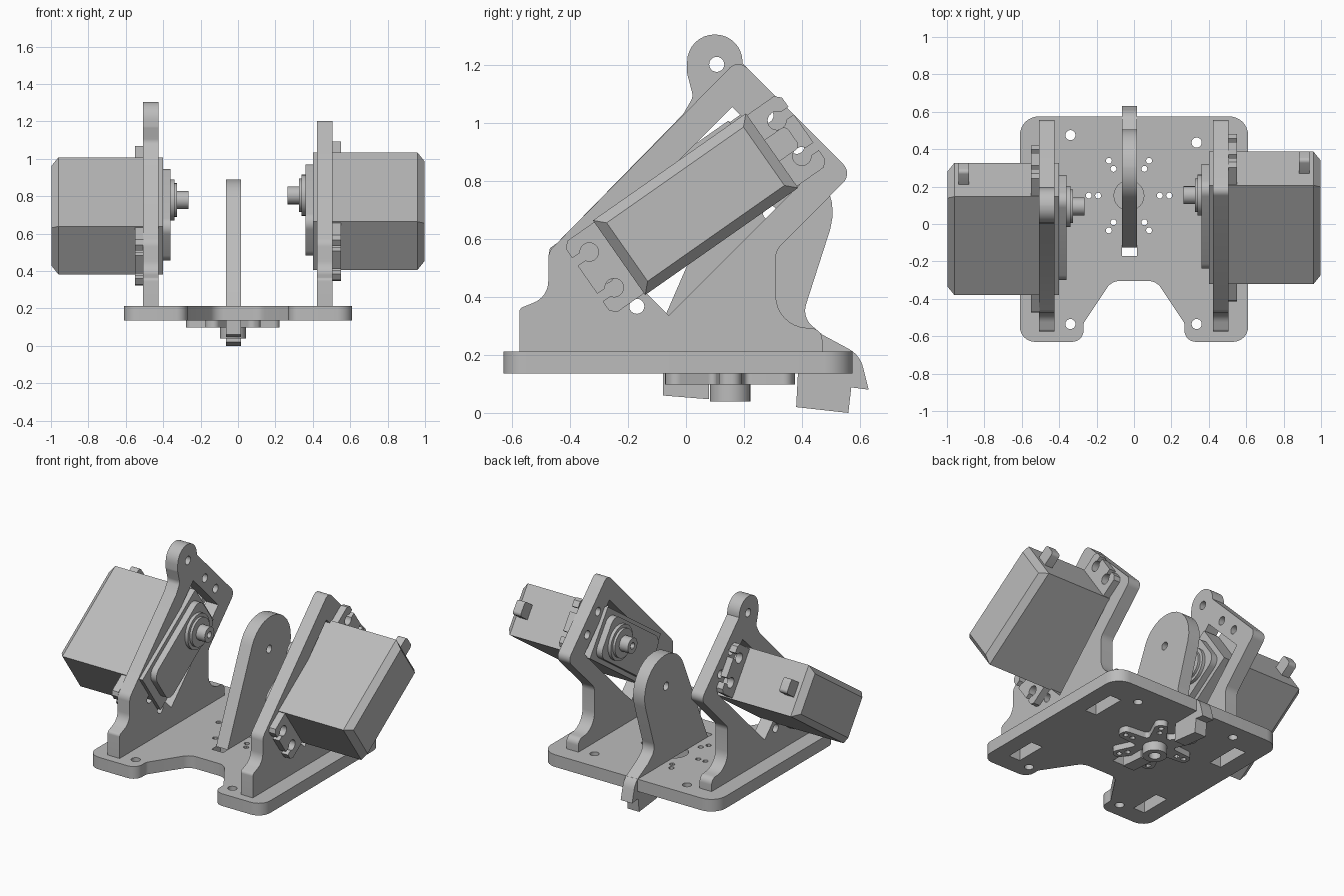
import bpy, bmesh, math
from mathutils import Matrix, Vector

cube = bpy.data.objects.get("Cube")
if cube:
    bpy.data.objects.remove(cube, do_unlink=True)

grey = bpy.data.materials.new("plain grey")
grey.use_nodes = True
grey.diffuse_color = (0.5, 0.5, 0.5, 1)
grey.node_tree.nodes["Principled BSDF"].inputs["Base Color"].default_value = (0.5, 0.5, 0.5, 1)

FLAT = Matrix.Identity(4)                                   # outline in x, y; thickness in z
SIDE = Matrix(((0, 0, 1, 0), (1, 0, 0, 0), (0, 1, 0, 0), (0, 0, 0, 1)))  # outline in y, z


def rounded(points, steps=8):
    """Outline from (a, b, radius) corners, each filleted with an arc."""
    out = []
    for i, (a, b, r) in enumerate(points):
        p = Vector((a, b))
        if not r:
            out.append(p)
            continue
        d1 = (Vector(points[i - 1][:2]) - p).normalized()
        d2 = (Vector(points[(i + 1) % len(points)][:2]) - p).normalized()
        half = d1.angle(d2) / 2
        centre = p + (d1 + d2).normalized() * r / math.sin(half)
        reach = r / math.tan(half)
        s, e = p + d1 * reach - centre, p + d2 * reach - centre
        turn = s.angle(e)
        for k in range(steps + 1):
            t = k / steps
            out.append(centre + (s * math.sin((1 - t) * turn) + e * math.sin(t * turn)) / math.sin(turn))
    return out


def circle(a, b, r, n=24):
    return [Vector((a + r * math.cos(2 * math.pi * k / n), b + r * math.sin(2 * math.pi * k / n)))
            for k in range(n)]


def rect(a0, a1, b0, b1, r=0):
    return rounded([(a0, b0, r), (a1, b0, r), (a1, b1, r), (a0, b1, r)])


def finish(obj):
    obj.data.materials.clear()
    obj.data.materials.append(grey)
    bm = bmesh.new()
    bm.from_mesh(obj.data)
    bmesh.ops.remove_doubles(bm, verts=bm.verts, dist=0.0001)
    bmesh.ops.recalc_face_normals(bm, faces=bm.faces)
    bm.to_mesh(obj.data)
    bm.free()
    bpy.ops.object.select_all(action='DESELECT')
    obj.select_set(True)
    bpy.context.view_layer.objects.active = obj
    bpy.ops.object.shade_smooth_by_angle(angle=math.radians(30))


def slab(name, outline, w0, w1, frame=FLAT, holes=()):
    """Flat plate with holes, spanning w0 to w1 along the frame's third axis."""
    curve = bpy.data.curves.new(name, 'CURVE')
    curve.dimensions = '2D'
    curve.fill_mode = 'BOTH'
    curve.extrude = abs(w1 - w0) / 2
    for loop in [outline, *holes]:
        spline = curve.splines.new('POLY')
        spline.points.add(len(loop) - 1)
        for pt, v in zip(spline.points, loop):
            pt.co = (v.x, v.y, 0, 1)
        spline.use_cyclic_u = True
    temp = bpy.data.objects.new(name, curve)
    bpy.context.collection.objects.link(temp)
    dg = bpy.context.evaluated_depsgraph_get()
    mesh = bpy.data.meshes.new_from_object(temp.evaluated_get(dg))
    bpy.data.objects.remove(temp, do_unlink=True)
    obj = bpy.data.objects.new(name, mesh)
    bpy.context.collection.objects.link(obj)
    obj.matrix_world = frame @ Matrix.Translation((0, 0, (w0 + w1) / 2))
    finish(obj)


def mirrored(half):
    return half + [(-a, b, r) for a, b, r in reversed(half)]


# base plate with screw holes, tab slots and horn holes
HX, HY = -0.027, 0.152
base = rounded(mirrored([(0.12, -0.305, 0.08), (0.27, -0.53, 0.04), (0.27, -0.63, 0.06),
                         (0.61, -0.63, 0.08), (0.61, 0.575, 0.1)]))
holes = [circle(-0.34, 0.475, 0.027), circle(0.335, 0.435, 0.027), circle(HX, HY, 0.08),
         circle(-0.34, -0.535, 0.027), circle(0.335, -0.535, 0.027), rect(-0.065, 0.015, -0.17, -0.081)]
spokes = [math.radians(60 * k) for k in range(6)]
horn_holes = [circle(HX + r * math.cos(t), HY + r * math.sin(t), 0.016, 12)
              for t in spokes for r in (0.165, 0.215)]
for x in (-0.505, 0.425):
    holes += [rect(x, x + 0.08, 0.17, 0.39), rect(x, x + 0.08, -0.51, -0.31)]
slab("base_plate", base, 0.135, 0.212, FLAT, holes + horn_holes)

# six-armed horn and its hub under the base
star = []
for t in spokes:
    c, s = math.cos(t), math.sin(t)
    star.append((HX + 0.1 * math.cos(t - math.pi / 6), HY + 0.1 * math.sin(t - math.pi / 6), 0.02))
    for side in (-0.036, 0.036):
        star.append((HX + 0.25 * c - side * s, HY + 0.25 * s + side * c, 0.033))
slab("horn", rounded(star), 0.098, 0.135, FLAT, horn_holes + [circle(HX, HY, 0.035)])
slab("horn_hub", circle(HX, HY, 0.07, 32), 0.04, 0.1, FLAT, [circle(HX, HY, 0.035)])

# middle arm with front tab and rear hook
arm = rounded([(-0.125, 0.212, 0), (0.17, 0.89, 0.198), (0.58, 0.89, 0.198), (0.4, 0.33, 0.07),
               (0.47, 0.27, 0), (0.6, 0.2, 0.1), (0.63, 0.08, 0), (0.57, 0.088, 0), (0.56, 0, 0),
               (0.38, 0.02, 0), (0.39, 0.212, 0), (0.08, 0.212, 0), (0.08, 0.047, 0),
               (-0.08, 0.06, 0), (-0.08, 0.212, 0)])
slab("middle_arm", arm, -0.065, 0.015, SIDE, [circle(0.29, 0.69, 0.025)])


# side plates, the right one topped with a lug
def diag(u, v):
    return Vector((u - v, u + v)) / math.sqrt(2)


front = [(-0.575, 0.212, 0), (-0.575, 0.36, 0.02), (-0.475, 0.4, 0.08), (-0.475, 0.555, 0.06)]
rear = [(0.574, 0.826, 0.045), (0.31, 0.56, 0.06), (0.31, 0.3, 0.11), (0.47, 0.29, 0.04), (0.47, 0.212, 0)]
peak = [(0.18, 1.22, 0.04)]
lug = [(-0.01, 1.03, 0), (0.025, 1.09, 0.04), (0.004, 1.17, 0.04), (0.004, 1.305, 0.094),
       (0.195, 1.305, 0.094), (0.195, 1.205, 0)]
window = [diag(u, v) for u, v in ((0.196, 0.28), (0.859, 0.28), (0.859, 0.633), (0.196, 0.633))]
screws = [circle(*diag(u, v), 0.026) for u in (0.14, 0.92) for v in (0.38, 0.53)]
slab("left_plate", rounded(front + peak + rear), 0.422, 0.506, SIDE, [window] + screws)
slab("right_plate", rounded(front + lug + rear), -0.508, -0.424, SIDE,
     [window, circle(0.106, 1.202, 0.026)] + screws)


def case(name, rings, frame):
    """Box through rectangular rings (w, half length, half width)."""
    bm = bmesh.new()
    loops = [[bm.verts.new((i * a, j * b, w)) for i, j in ((-1, -1), (1, -1), (1, 1), (-1, 1))]
             for w, a, b in rings]
    for lo, hi in zip(loops, loops[1:]):
        for k in range(4):
            n = (k + 1) % 4
            bm.faces.new((lo[k], lo[n], hi[n], hi[k]))
    bm.faces.new(loops[0])
    bm.faces.new(loops[-1])
    mesh = bpy.data.meshes.new(name)
    bm.to_mesh(mesh)
    bm.free()
    obj = bpy.data.objects.new(name, mesh)
    bpy.context.collection.objects.link(obj)
    obj.matrix_world = frame
    finish(obj)


# mounting ear outline with two open keyhole slots
def ear(end):
    pts = [Vector((0.3, -0.15))]
    pts += [Vector((0.435, -0.15)), Vector((0.455, -0.13))]
    for n in (-0.075, 0.075):
        ring = [Vector((0.395 + 0.032 * math.cos(t), n + 0.032 * math.sin(t)))
                for t in [math.radians(-30 - 300 * k / 16) for k in range(17)]]
        pts += [Vector((0.455, n - 0.016))] + ring + [Vector((0.455, n + 0.016))]
    pts += [Vector((0.455, 0.13)), Vector((0.435, 0.15)), Vector((0.3, 0.15))]
    return [Vector((p.x * end, p.y)) for p in pts]


# a motor on the outside of each side plate
for side, s, y, z in (("left", 1, 0.033, 0.72), ("right", -1, -0.027, 0.695)):
    frame = Matrix.Translation((0, y, z)) @ SIDE @ Matrix.Rotation(math.radians(35), 4, 'Z')
    case(side + "_motor_case", [(s * 0.4, 0.322, 0.157), (s * 0.96, 0.322, 0.157),
                                (s * 0.998, 0.288, 0.123)], frame)
    slab(side + "_gear_cover", rect(-0.27, 0.29, -0.13, 0.13, 0.06), s * 0.36, s * 0.41, frame)
    for r, w0, w1 in ((0.11, 0.34, 0.36), (0.09, 0.325, 0.34)):
        slab(side + "_shaft_collar", circle(0.148, 0, r, 32), s * w0, s * w1, frame)
    slab(side + "_shaft", circle(0.148, 0, 0.048, 20), s * 0.265, s * 0.33, frame,
         [circle(0.148, 0, 0.02, 12)])
    for end, label in ((-1, "_lower_ear"), (1, "_upper_ear")):
        slab(side + label, ear(end), s * 0.506, s * 0.55, frame)
    slab(side + "_cable_stub", rect(0.3, 0.41, -0.045, 0.045, 0.02), s * 0.882, s * 0.937, frame)
